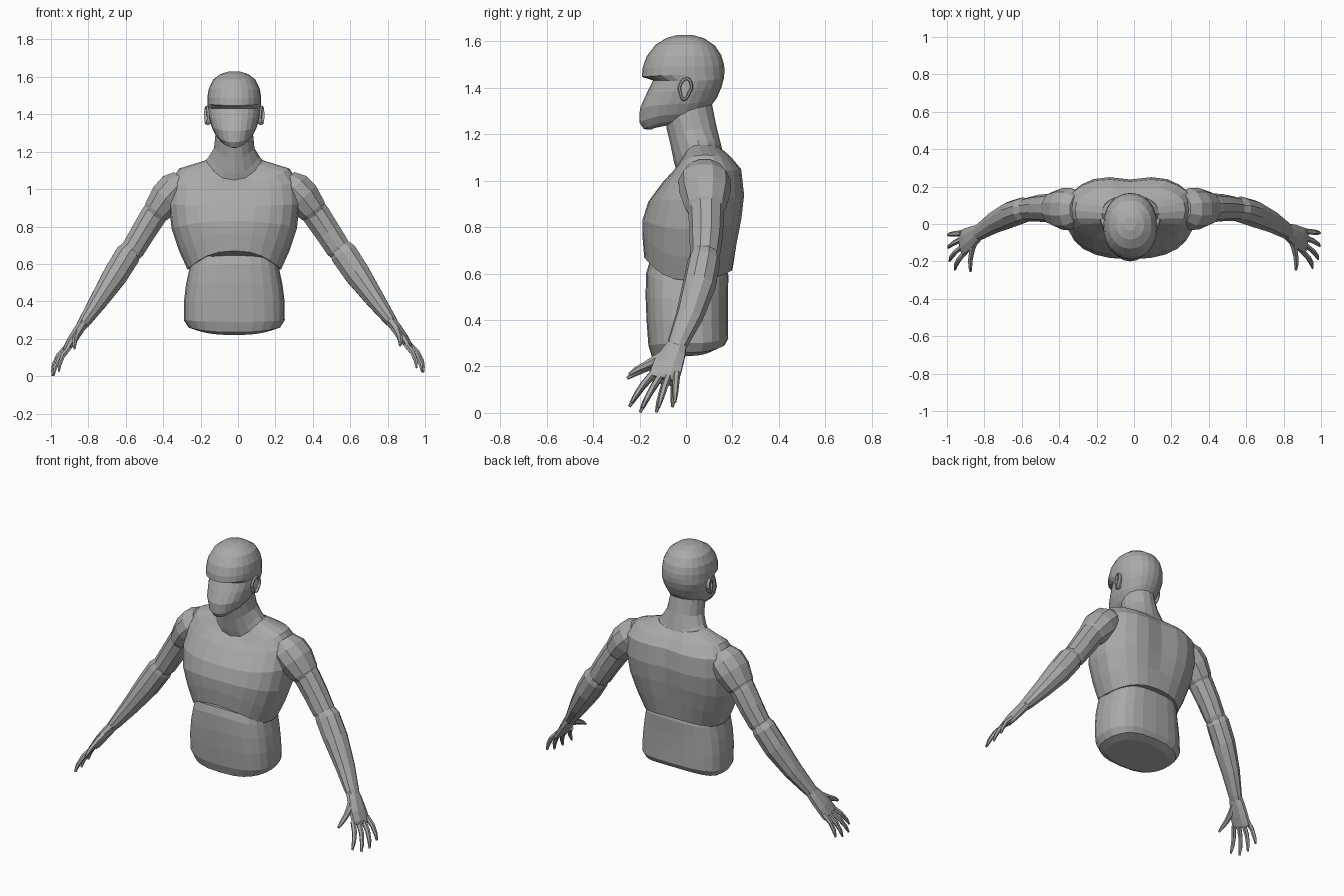
import bpy, bmesh, math
from mathutils import Vector

CX = -0.02  # body centre line

grey = bpy.data.materials.new("matte grey")
grey.diffuse_color = (0.4, 0.4, 0.4, 1)


def loft(name, rings, closed=False):
    """Skin a list of equal-length point rings and cap the ends."""
    bm = bmesh.new()
    rows = [[bm.verts.new(p) for p in ring] for ring in rings]
    n = len(rows[0])
    pairs = list(zip(rows, rows[1:])) + ([(rows[-1], rows[0])] if closed else [])
    for a, b in pairs:
        for i in range(n):
            j = (i + 1) % n
            bm.faces.new((a[i], a[j], b[j], b[i]))
    if not closed:
        bm.faces.new(rows[0][::-1])
        bm.faces.new(rows[-1])
    bmesh.ops.recalc_face_normals(bm, faces=bm.faces)
    me = bpy.data.meshes.new(name)
    bm.to_mesh(me)
    bm.free()
    me.materials.append(grey)
    ob = bpy.data.objects.new(name, me)
    bpy.context.collection.objects.link(ob)
    return ob


def body_ring(w, yf, yb, zf, zs, zb, n=24, power=2.3, groove=0.0):
    """Horizontal superellipse with its own height at front, side and back."""
    pts = []
    for i in range(n):
        a = 2 * math.pi * i / n
        c, s = math.cos(a), math.sin(a)
        x = math.copysign(abs(c) ** (2 / power), c) * w
        k = math.copysign(abs(s) ** (2 / power), s)
        y = (yf + yb) / 2 + k * (yb - yf) / 2
        z = zs + ((zb if s > 0 else zf) - zs) * s * s
        if s > 0:
            y -= groove * max(0, 1 - abs(x) / 0.16)
        pts.append((CX + x, y, z))
    return pts


def limb(name, path, side, n=8, ref=(0, 1, 0)):
    """Tube through (x, y, z, depth radius, width radius); side -1 is the other arm."""
    cs = [Vector(p[:3]) for p in path]
    rings = []
    for i, p in enumerate(path):
        t = (cs[min(i + 1, len(cs) - 1)] - cs[max(i - 1, 0)]).normalized()
        v = Vector(ref)
        v = (v - v.dot(t) * t).normalized()
        u = t.cross(v)
        ring = []
        for j in range(n):
            a = 2 * math.pi * (j + 0.5) / n
            q = cs[i] + u * math.cos(a) * p[3] + v * math.sin(a) * p[4]
            if side < 0:
                f = min(1, max(0, (q.x - 0.3) / 0.7))
                q = Vector((2 * CX - q.x + 0.04 * f, q.y - 0.01 * f, q.z - 0.02 * f))
            ring.append(q)
        rings.append(ring)
    return loft(name, rings)


# Abdomen
loft("abdomen", [body_ring(*r, power=2.7) for r in [
    (.20, -.11, .12, .22, .245, .27),
    (.245, -.145, .165, .235, .26, .29),
    (.27, -.162, .182, .29, .30, .32),
    (.269, -.170, .180, .40, .40, .41),
    (.258, -.174, .180, .50, .49, .50),
    (.243, -.172, .183, .60, .56, .59),
    (.22, -.14, .16, .71, .67, .68)]])

# Chest and upper back
loft("chest", [body_ring(*r, power=2.4, groove=g) for *r, g in [
    (.250, -.180, .200, .67, .57, .615, 0),
    (.295, -.188, .228, .765, .67, .73, .012),
    (.335, -.188, .252, .83, .79, .84, .022),
    (.350, -.162, .264, .91, .92, .94, .026),
    (.340, -.095, .250, 1.0, 1.04, 1.05, .024),
    (.295, -.060, .205, 1.035, 1.11, 1.10, .015),
    (.150, -.035, .150, 1.055, 1.155, 1.14, 0)]])

# Neck
loft("neck", [body_ring(*r, n=16, power=2.1) for r in [
    (.165, -.04, .160, 1.04, 1.14, 1.12),
    (.135, -.052, .152, 1.08, 1.175, 1.15),
    (.108, -.068, .130, 1.16, 1.22, 1.24),
    (.102, -.085, .112, 1.23, 1.28, 1.33),
    (.095, -.08, .10, 1.30, 1.34, 1.38)]])

# Head with brow ledge and smooth face
loft("head", [body_ring(*r, n=24, power=2.15) for r in [
    (.050, -.150, .060, 1.22, 1.245, 1.30),
    (.072, -.182, .085, 1.222, 1.255, 1.31),
    (.098, -.200, .110, 1.25, 1.285, 1.325),
    (.120, -.199, .132, 1.31, 1.33, 1.355),
    (.135, -.170, .152, 1.375, 1.385, 1.40),
    (.141, -.142, .163, 1.432, 1.43, 1.44),
    (.144, -.190, .166, 1.447, 1.455, 1.47),
    (.144, -.187, .164, 1.485, 1.49, 1.50),
    (.137, -.170, .152, 1.535, 1.535, 1.54),
    (.113, -.132, .124, 1.585, 1.585, 1.582),
    (.075, -.083, .080, 1.615, 1.615, 1.612),
    (.032, -.035, .035, 1.628, 1.628, 1.626)]])

for side, tag in ((1, "right"), (-1, "left")):
    # Ear: rolled rim around a thin shell, back edge standing off the head
    rim, shell = [], []
    for i in range(16):
        a = 2 * math.pi * i / 16
        lobe = 0.75 if math.sin(a) < -0.3 else 1.0
        c = Vector((0.142 + 0.008 * math.cos(a), 0.026 * math.cos(a) * lobe,
                    0.045 * math.sin(a)))
        c.y += 0.12 * c.z
        out = Vector((0, math.cos(a), math.sin(a)))
        ring = []
        for j in range(6):
            b = 2 * math.pi * j / 6
            q = c + out * 0.007 * math.cos(b) + Vector((0.013 * math.sin(b), 0, 0))
            ring.append((CX + side * q.x, q.y - 0.003, q.z + 1.395))
        rim.append(ring)
        shell.append(c)
    loft("ear_rim_" + tag, rim, closed=True)
    loft("ear_shell_" + tag, [[(CX + side * (c.x + d), c.y - 0.003, c.z + 1.395)
                               for c in shell] for d in (-0.02, 0.0)])

    # Shoulder cap
    limb("shoulder_" + tag, [
        (.255, .08, 1.05, .065, .08), (.295, .08, 1.005, .10, .112),
        (.345, .082, .955, .10, .112), (.40, .085, .885, .082, .09),
        (.42, .085, .855, .06, .07)], side, n=10)
    # Upper arm
    limb("upper_arm_" + tag, [
        (.36, .085, .94, .076, .078), (.42, .087, .86, .077, .077),
        (.48, .087, .77, .073, .072), (.535, .082, .685, .070, .065),
        (.56, .078, .645, .052, .05)], side, n=10)
    # Forearm
    limb("forearm_" + tag, [
        (.535, .082, .70, .055, .055), (.565, .078, .655, .076, .070),
        (.635, .057, .55, .073, .072), (.73, .015, .415, .054, .060),
        (.81, -.033, .305, .036, .046), (.83, -.043, .28, .03, .04)], side, n=10)
    # Palm
    limb("palm_" + tag, [
        (.815, -.035, .30, .030, .042), (.845, -.052, .26, .030, .055),
        (.885, -.077, .205, .027, .068), (.915, -.092, .16, .020, .070),
        (.922, -.096, .147, .012, .062)], side)
    # Fingers
    for name, base, tip in (
            ("index", (.897, -.143, .17), (.955, -.235, .045)),
            ("middle", (.912, -.110, .16), (.985, -.188, .022)),
            ("ring", (.920, -.075, .16), (.993, -.118, .022)),
            ("little", (.918, -.040, .17), (.994, -.048, .045))):
        a, b = Vector(base), Vector(tip)
        bow = Vector((0.012, 0, 0.008))
        limb(f"{name}_finger_{tag}", [
            (*a, .016, .016), (*(a.lerp(b, .4) + bow), .0145, .0145),
            (*(a.lerp(b, .75) + bow * .8), .012, .012), (*b, .006, .006)], side, n=6)
    # Thumb
    limb("thumb_" + tag, [
        (.835, -.065, .262, .022, .026), (.855, -.12, .232, .019, .023),
        (.866, -.175, .205, .015, .016), (.868, -.215, .185, .013, .013),
        (.866, -.245, .165, .007, .007)], side, n=6, ref=(0, 0, 1))
